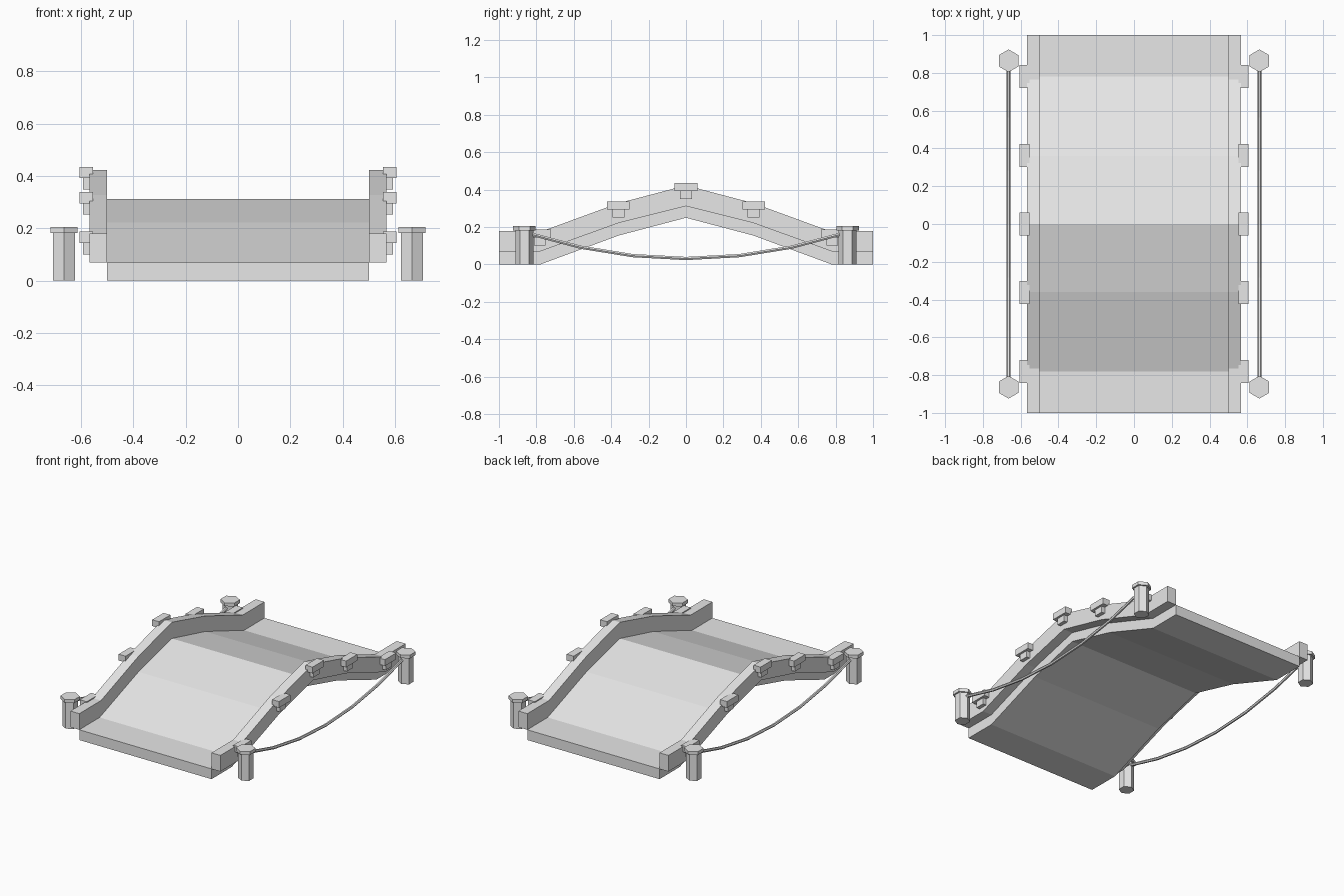
import bpy
import bmesh
import math

if "Cube" in bpy.data.objects:
    bpy.data.objects.remove(bpy.data.objects["Cube"])

stone = bpy.data.materials.new("stone_grey")
stone.use_nodes = True
GREY = (0.8, 0.8, 0.8, 1)
stone.diffuse_color = GREY
stone.node_tree.nodes["Principled BSDF"].inputs["Base Color"].default_value = GREY


def finish(name, bm):
    bmesh.ops.recalc_face_normals(bm, faces=bm.faces)
    mesh = bpy.data.meshes.new(name)
    bm.to_mesh(mesh)
    bm.free()
    mesh.materials.append(stone)
    obj = bpy.data.objects.new(name, mesh)
    bpy.context.collection.objects.link(obj)
    return obj


def arched_slab(name, x0, x1, lower, upper):
    """Extrude a band between two half profiles (y, z), mirrored about y = 0."""
    def full(half):
        return half + [(-y, z) for y, z in reversed(half[:-1])]
    low, top = full(lower), full(upper)
    bm = bmesh.new()
    rows = [[bm.verts.new((x, y, z)) for y, z in line]
            for x, line in ((x0, low), (x1, low), (x1, top), (x0, top))]
    count = len(low)
    for r in range(4):
        a, b = rows[r], rows[(r + 1) % 4]
        for i in range(count - 1):
            bm.faces.new((a[i], a[i + 1], b[i + 1], b[i]))
    for i in (0, count - 1):
        bm.faces.new([row[i] for row in rows])
    return finish(name, bm)


def add_box(bm, lo, hi):
    geom = bmesh.ops.create_cube(bm, size=1)
    for v in geom["verts"]:
        v.co = [(a + b) / 2 + c * (b - a) for a, b, c in zip(lo, hi, v.co)]


def add_hexagon(bm, x, y, radius, z0, z1):
    # one corner points along y
    rings = [[bm.verts.new((x + radius * math.sin(k * math.pi / 3),
                            y + radius * math.cos(k * math.pi / 3), z))
              for k in range(6)] for z in (z0, z1)]
    for k in range(6):
        n = (k + 1) % 6
        bm.faces.new((rings[0][k], rings[0][n], rings[1][n], rings[1][k]))
    for ring in rings:
        bm.faces.new(ring)


# Deck and parapet profiles, from the end to the crown
deck_bottom = [(-1, 0), (-0.78, 0), (-0.36, 0.155), (0, 0.25)]
deck_top = [(-1, 0.07), (-0.78, 0.07), (-0.36, 0.222), (0, 0.312)]
wall_top = [(-1, 0.18), (-0.765, 0.18), (-0.36, 0.328), (0, 0.423)]
arched_slab("deck", -0.5, 0.5, deck_bottom, deck_top)

for side, s in (("left", 1), ("right", -1)):
    arched_slab(side + "_parapet", s * 0.5, s * 0.567, deck_top, wall_top)

    # Stepped bracket blocks on the outside of the parapet
    for i, (y, top) in enumerate([(-0.782, 0.187), (-0.362, 0.338), (0, 0.435),
                                  (0.362, 0.338), (0.782, 0.187)]):
        bm = bmesh.new()
        for inner, outer, half, z0, z1 in ((0.554, 0.606, 0.061, top - 0.043, top),
                                           (0.56, 0.592, 0.032, top - 0.086, top - 0.043)):
            xs = sorted((s * inner, s * outer))
            add_box(bm, (xs[0], y - half, z0), (xs[1], y + half, z1))
        finish(f"{side}_bracket_{i + 1}", bm)

    # Hexagonal posts with wider caps
    for end, y in (("front", -0.864), ("back", 0.864)):
        bm = bmesh.new()
        add_hexagon(bm, s * 0.664, y, 0.048, 0, 0.182)
        add_hexagon(bm, s * 0.664, y, 0.06, 0.182, 0.205)
        finish(f"{side}_{end}_post", bm)

    # Sagging rope between the posts
    curve = bpy.data.curves.new(side + "_rope", "CURVE")
    curve.dimensions = "3D"
    curve.bevel_depth = 0.01
    curve.bevel_resolution = 1
    curve.use_fill_caps = True
    path = [(y, 0.032 + 0.19 * y * y) for y in (-0.83, -0.565, -0.285, 0, 0.285, 0.565, 0.83)]
    spline = curve.splines.new("POLY")
    spline.points.add(len(path) - 1)
    for point, (y, z) in zip(spline.points, path):
        point.co = (s * 0.664, y, z, 1)
    spline.use_smooth = False
    curve.materials.append(stone)
    rope = bpy.data.objects.new(side + "_rope", curve)
    bpy.context.collection.objects.link(rope)
